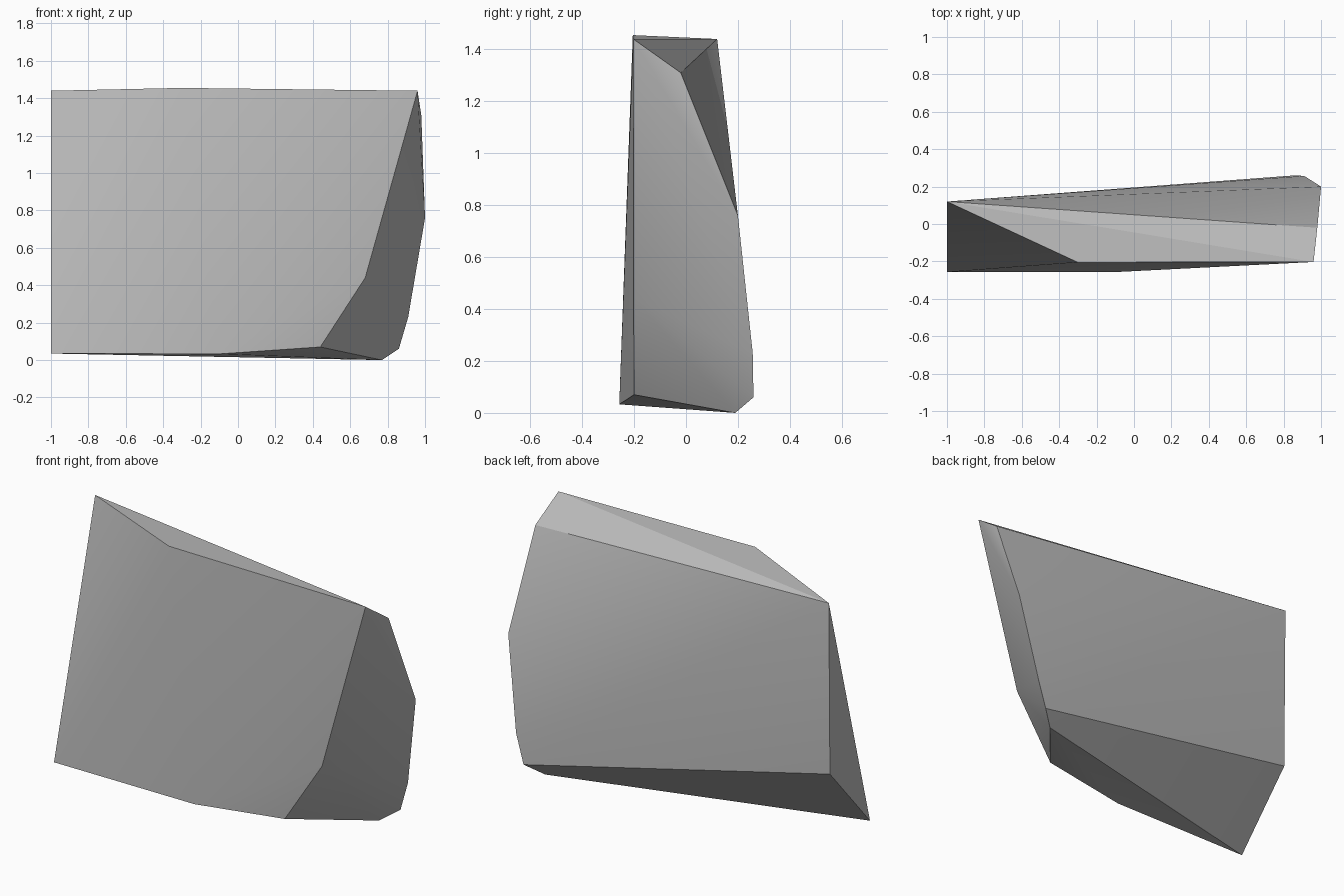
import bpy
import bmesh
import math

default_cube = bpy.data.objects.get("Cube")
if default_cube:
    bpy.data.objects.remove(default_cube, do_unlink=True)


def flat_material(name, colour):
    material = bpy.data.materials.new(name)
    material.use_nodes = True
    material.diffuse_color = colour
    material.node_tree.nodes["Principled BSDF"].inputs["Base Color"].default_value = colour
    return material


def hull_object(name, corners, material):
    """Wrap a convex faceted solid around its corner points."""
    bm = bmesh.new()
    for corner in corners:
        bm.verts.new(corner)
    bmesh.ops.convex_hull(bm, input=bm.verts[:])
    bmesh.ops.recalc_face_normals(bm, faces=bm.faces[:])
    mesh = bpy.data.meshes.new(name)
    bm.to_mesh(mesh)
    bm.free()
    mesh.materials.append(material)
    solid = bpy.data.objects.new(name, mesh)
    bpy.context.collection.objects.link(solid)
    return solid


# Corners of the chipped slab, grouped by region
narrow_end = [(-1, 0.12, 1.44), (-1, 0.11, 0.445), (-1, -0.257, 0.035)]
front_rim = [(-0.3, -0.205, 1.455), (0.96, -0.203, 1.44), (0.68, -0.202, 0.44),
             (0.44, -0.2, 0.07), (-0.1, -0.257, 0.033)]
broken_end = [(0.98, -0.02, 1.31), (1, 0.2, 0.76), (0.91, 0.257, 0.23),
              (0.86, 0.26, 0.06), (0.77, 0.19, 0)]

stone_grey = flat_material("stone grey", (0.5, 0.5, 0.5, 1))
slab = hull_object("stone_slab", narrow_end + front_rim + broken_end, stone_grey)

# Soft shading across shallow facets, crisp edges elsewhere
bpy.ops.object.select_all(action="DESELECT")
slab.select_set(True)
bpy.context.view_layer.objects.active = slab
bpy.ops.object.shade_smooth_by_angle(angle=math.radians(30))
